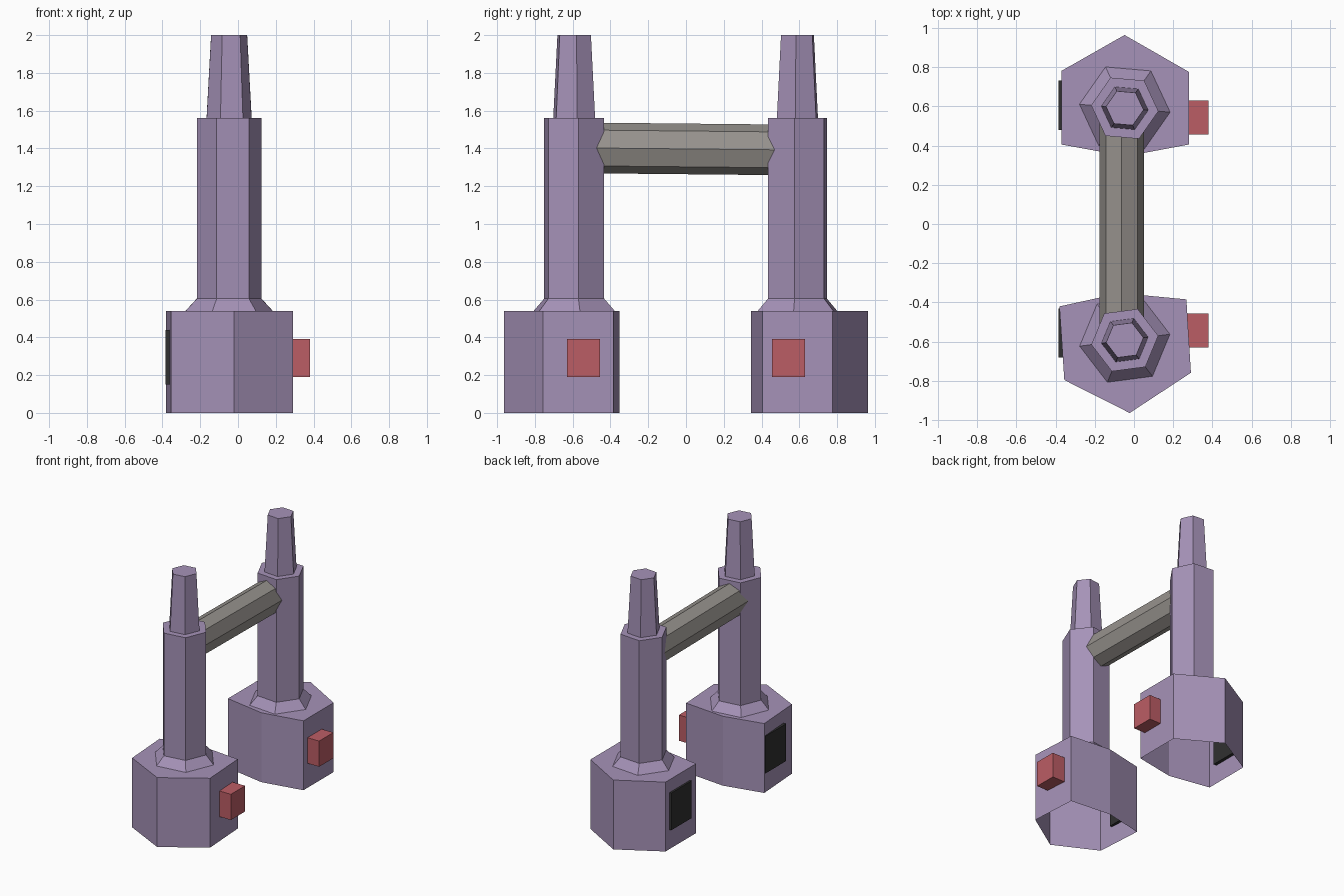
import bpy
from math import sin, cos, radians

if "Cube" in bpy.data.objects:
    bpy.data.objects.remove(bpy.data.objects["Cube"])


def material(name, rgb):
    m = bpy.data.materials.new(name)
    m.diffuse_color = (*rgb, 1)
    m.use_nodes = True
    m.node_tree.nodes["Principled BSDF"].inputs["Base Color"].default_value = m.diffuse_color
    return m


PURPLE = material("purple", (0.38, 0.29, 0.48))
RED = material("red", (0.50, 0.11, 0.13))
DARK = material("dark", (0.03, 0.03, 0.03))
GREY = material("warm_grey", (0.31, 0.29, 0.27))


def make(name, verts, faces, mat):
    me = bpy.data.meshes.new(name)
    me.from_pydata(verts, [], faces)
    me.materials.append(mat)
    ob = bpy.data.objects.new(name, me)
    bpy.context.collection.objects.link(ob)
    return ob


def loft(name, rings, mat, cap_start=True):
    """Join equal-sized rings with quads and cap the ends."""
    n = len(rings[0])
    verts = [v for r in rings for v in r]
    faces = [(k * n + i, k * n + (i + 1) % n, (k + 1) * n + (i + 1) % n, (k + 1) * n + i)
             for k in range(len(rings) - 1) for i in range(n)]
    faces.append([(len(rings) - 1) * n + i for i in range(n)])
    if cap_start:
        faces.append(list(range(n))[::-1])
    return make(name, verts, faces, mat)


def box(name, lo, hi, mat):
    (x0, y0, z0), (x1, y1, z1) = lo, hi
    rings = [[(x0, y0, z), (x1, y0, z), (x1, y1, z), (x0, y1, z)] for z in (z0, z1)]
    return loft(name, rings, mat)


def tower(name, outline, cy, turn):
    # hollow base, open underneath, then flare, column and tapered spire
    rings = [[(x, y, z) for x, y in outline] for z in (0, 0.54)]
    for r, z in ((0.232, 0.54), (0.172, 0.605), (0.172, 1.56), (0.12, 1.56), (0.096, 2.0)):
        rings.append([(-0.047 + r * cos(radians(a + turn)), cy + r * sin(radians(a + turn)), z)
                      for a in range(120, 480, 60)])
    loft(name, rings, PURPLE, cap_start=False)


# Towers: base outlines run counter-clockwise starting near 150 degrees
tower("back_tower", [(-0.37, 0.78), (-0.37, 0.405), (-0.04, 0.345),
                     (0.28, 0.405), (0.28, 0.775), (-0.048, 0.963)], 0.59, -5)
tower("front_tower", [(-0.38, -0.42), (-0.355, -0.795), (-0.022, -0.963),
                      (0.29, -0.758), (0.267, -0.384), (-0.07, -0.352)], -0.592, 7.5)

# Octagonal crossbar between the columns
loft("crossbar", [[(-0.063 + 0.113 * cos(radians(a)), y, z + 0.134 * sin(radians(a)))
                   for a in range(360, 0, -45)] for y, z in ((-0.55, 1.403), (0.55, 1.392))], GREY)

# Side block and dark panel on each base
for side, by, py in (("back", 0.455, 0.48), ("front", -0.63, -0.68)):
    box(side + "_side_block", (0.15, by, 0.19), (0.38, by + 0.175, 0.39), RED)
    box(side + "_panel", (-0.385, py, 0.15), (-0.345, py + 0.25, 0.44), DARK)
